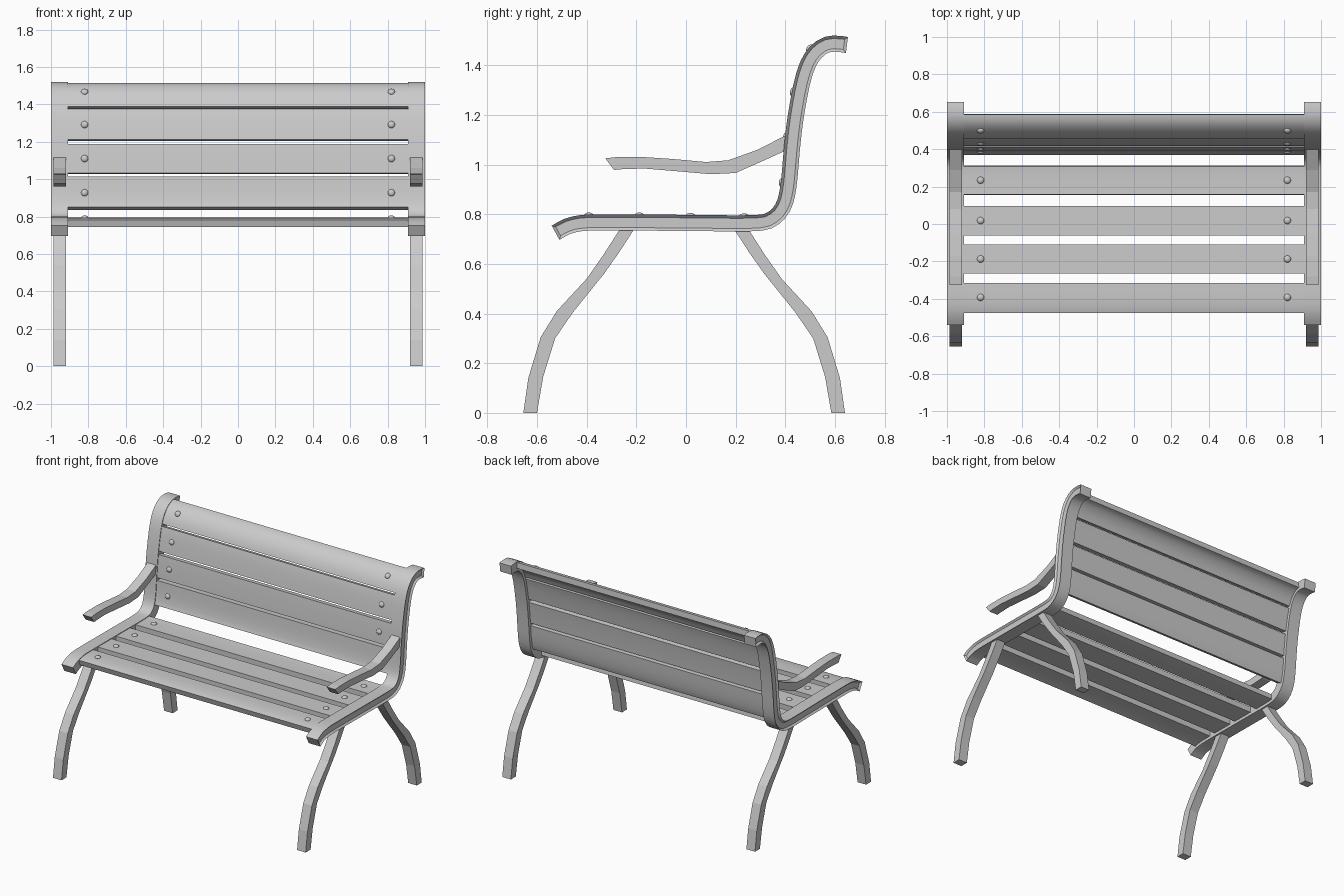
import bpy, bmesh
from mathutils import Vector, Matrix

cube = bpy.data.objects.get("Cube")
if cube:
    bpy.data.objects.remove(cube, do_unlink=True)


def finish(bm, name, smooth):
    bmesh.ops.recalc_face_normals(bm, faces=bm.faces)
    mesh = bpy.data.meshes.new(name)
    bm.to_mesh(mesh)
    bm.free()
    obj = bpy.data.objects.new(name, mesh)
    bpy.context.collection.objects.link(obj)
    if smooth:
        bpy.ops.object.select_all(action='DESELECT')
        obj.select_set(True)
        bpy.context.view_layer.objects.active = obj
        bpy.ops.object.shade_smooth_by_angle()
    return obj


def ribbon(name, top, bottom, x_in, x_out, smooth=False, groove=0):
    """Solid strip between two (y, z) outlines, extruded from x_in to x_out."""
    bm = bmesh.new()
    rings = [[bm.verts.new((x, *p)) for x, p in
              ((x_in, t), (x_out, t), (x_out, b), (x_in, b))]
             for t, b in zip(top, bottom)]
    outer = []
    for r, s in zip(rings, rings[1:]):
        for i in range(4):
            j = (i + 1) % 4
            face = bm.faces.new((r[i], r[j], s[j], s[i]))
            if i == 1:
                outer.append(face)
    bm.faces.new(rings[0])
    bm.faces.new(rings[-1])
    if groove:
        bmesh.ops.recalc_face_normals(bm, faces=bm.faces)
        bmesh.ops.inset_region(bm, faces=outer, thickness=0.012,
                               use_even_offset=True)
        for v in {v for f in outer for v in f.verts}:
            v.co.x -= groove if x_out > x_in else -groove
    return finish(bm, name, smooth)


# Centre line of the side frame, front lip to rolled top
knots = [Vector(p) for p in (
    (-0.525, 0.725), (-0.475, 0.752), (-0.41, 0.765), (-0.3, 0.767),
    (0, 0.765), (0.27, 0.764), (0.345, 0.78), (0.39, 0.828), (0.412, 0.91),
    (0.428, 1.08), (0.443, 1.2), (0.47, 1.34), (0.502, 1.425),
    (0.55, 1.475), (0.6, 1.487), (0.648, 1.481))]
ends = [2 * knots[0] - knots[1]] + knots + [2 * knots[-1] - knots[-2]]
STEPS = 40


def spline(u):
    i = min(int(u), len(knots) - 2)
    t = u - i
    a, b, c, d = ends[i:i + 4]
    return 0.5 * (2 * b + (c - a) * t + (2 * a - 5 * b + 4 * c - d) * t * t
                  + (3 * b - a - 3 * c + d) * t ** 3)


dense = [spline(k / STEPS) for k in range((len(knots) - 1) * STEPS + 1)]
lengths = [0]
for p, q in zip(dense, dense[1:]):
    lengths.append(lengths[-1] + (q - p).length)


def at(s):
    """Point and upward/forward normal at arc length s."""
    k = next((k for k in range(1, len(dense) - 1) if lengths[k] >= s),
             len(dense) - 1)
    p, q = dense[k - 1], dense[k]
    t = (q - p).normalized()
    pos = p.lerp(q, (s - lengths[k - 1]) / (lengths[k] - lengths[k - 1]))
    return pos, Vector((-t.y, t.x))


def offset_path(start, end, count, offset):
    samples = [at(start + (end - start) * i / count) for i in range(count + 1)]
    return [p + n * offset for p, n in samples]


TOP, UNDER, HALF = 0.028, -0.012, 0.0325


def find(axis, value):
    """Arc length where the slat's upper face first reaches a coordinate."""
    for s in lengths:
        p, n = at(s)
        if (p + n * TOP)[axis] >= value:
            return s
    return lengths[-1]


def screw(name, x, s):
    p, n = at(s)
    p = p + n * TOP
    bm = bmesh.new()
    bmesh.ops.create_uvsphere(bm, u_segments=16, v_segments=8, radius=0.019)
    bmesh.ops.scale(bm, vec=(1, 1, 0.65), verts=bm.verts)
    turn = Vector((0, 0, 1)).rotation_difference(Vector((0, *n))).to_matrix()
    bmesh.ops.transform(bm, verts=bm.verts,
                        matrix=Matrix.Translation((x, *p)) @ turn.to_4x4())
    finish(bm, name, True)


# Slats bent along the frame, with a screw near each end
seat = [(find(0, a), find(0, a + 0.158))
        for a in (-0.475, -0.27, -0.067, 0.15)]
back = [(find(1, a), find(1, b))
        for a, b in ((0.85, 1.01), (1.03, 1.187), (1.21, 1.373))]
back.append((find(1, 1.387), find(0, 0.585)))
for group, spans in (("seat", seat), ("back", back)):
    for i, (a, b) in enumerate(spans, 1):
        ribbon(f"{group}_slat_{i}", offset_path(a, b, 10, TOP),
               offset_path(a, b, 10, UNDER), -0.912, 0.912, True)
        for side, x in (("left", 0.82), ("right", -0.82)):
            screw(f"{group}_screw_{i}_{side}", x, (a + b) / 2)

# Leg and armrest outlines
leg_out = [(-0.655, 0), (-0.635, 0.14), (-0.585, 0.305), (-0.52, 0.41),
           (-0.4, 0.54), (-0.33, 0.64), (-0.265, 0.742)]
leg_in = [(-0.6, 0), (-0.575, 0.145), (-0.527, 0.3), (-0.455, 0.405),
          (-0.33, 0.56), (-0.27, 0.645), (-0.207, 0.742)]
arm_top = [(-0.325, 1.025), (-0.28, 1.03), (-0.17, 1.03), (-0.05, 1.022),
           (0.08, 1.01), (0.17, 1.017), (0.29, 1.06), (0.41, 1.122)]
arm_under = [(-0.29, 0.978), (-0.26, 0.981), (-0.17, 0.984), (-0.05, 0.974),
             (0.1, 0.961), (0.2, 0.966), (0.3, 1.01), (0.41, 1.06)]


def flip(points):
    return [(-y - 0.015, z) for y, z in points]


# Grooved side frames, legs and armrests
for side, sx in (("left", 1), ("right", -1)):
    ribbon(f"side_frame_{side}", offset_path(0, lengths[-1], 64, HALF),
           offset_path(0, lengths[-1], 64, -HALF), 0.91 * sx, sx, True, 0.012)
    for part, top, under in (("front_leg", leg_out, leg_in),
                             ("back_leg", flip(leg_out), flip(leg_in)),
                             ("armrest", arm_top, arm_under)):
        ribbon(f"{part}_{side}", top, under, 0.92 * sx, 0.987 * sx)
